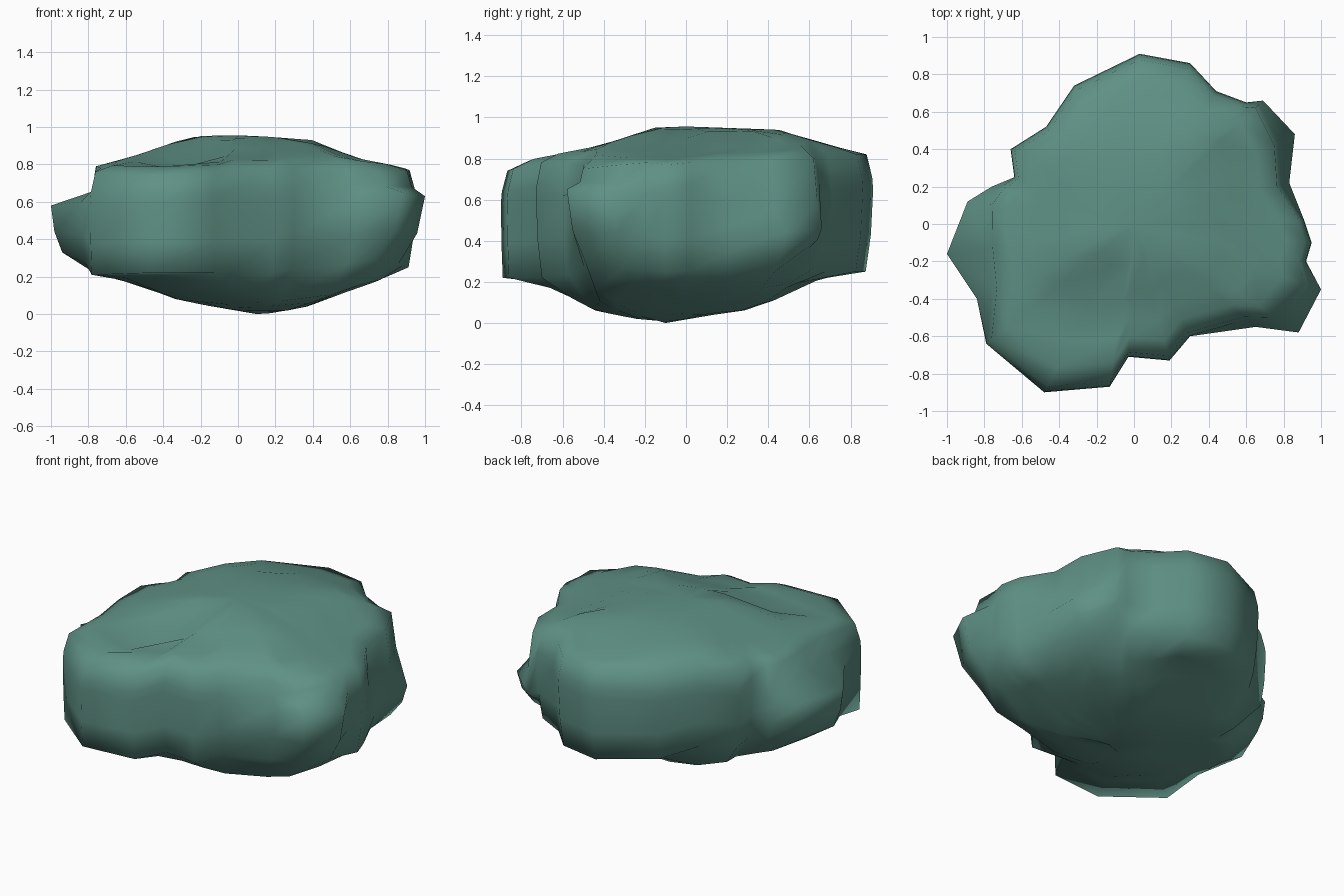
import bpy
import bmesh

cube = bpy.data.objects.get("Cube")
if cube:
    bpy.data.objects.remove(cube, do_unlink=True)

# Outer contour: x, y, lower wall edge, upper wall edge
OUTLINE = [
    (.95, -.1, .25, .77), (.91, .02, .25, .78), (.83, .22, .25, .78),
    (.86, .48, .25, .79), (.69, .66, .36, .8), (.6, .65, .27, .8),
    (.44, .71, .25, .82), (.3, .86, .25, .82), (.03, .91, .25, .82),
    (-.32, .74, .28, .82), (-.47, .52, .32, .82), (-.66, .4, .32, .8),
    (-.64, .25, .32, .8), (-.76, .2, .33, .79), (-.89, .12, .34, .79),
    (-1, -.16, .33, .79), (-.84, -.4, .27, .78), (-.79, -.64, .21, .76),
    (-.48, -.9, .22, .74), (-.13, -.87, .22, .75), (-.03, -.71, .22, .78),
    (.19, -.73, .22, .78), (.3, -.6, .24, .78), (.65, -.55, .27, .77),
    (.88, -.58, .29, .75), (1, -.35, .27, .77), (.92, -.2, .26, .78),
]

# Protruding lumps by contour point: height of the tip, reach of the wall above, reach of the foot
LUMPS = {
    2: (.47, .95, .95), 3: (.44, .9, .9), 4: (.46, .97, .9),
    13: (.55, .95, .95), 14: (.56, .88, .94), 15: (.58, .78, .94), 16: (.6, .9, .97),
    23: (.64, .93, .9), 24: (.65, .89, .84), 25: (.63, .93, .86),
}

# Crown and underside profiles along each axis
TOP_X = [(-.78, .79), (-.6, .83), (-.25, .95), (0, .96), (.4, .93), (.55, .85), (.91, .78)]
TOP_Y = [(-.9, .74), (-.68, .82), (-.52, .83), (-.12, .96), (.45, .94), (.7, .86), (.9, .82)]
LOW_X = [(-1, .33), (-.75, .21), (-.55, .16), (-.28, .06), (.18, 0), (.32, .02), (.5, .09), (.9, .23)]
LOW_Y = [(-.9, .22), (-.63, .16), (-.44, .06), (-.15, 0), (.28, .06), (.43, .11), (.55, .2), (.9, .25)]


def along(profile, t):
    if t <= profile[0][0]:
        return profile[0][1]
    for (a, p), (b, q) in zip(profile, profile[1:]):
        if t <= b:
            return p + (q - p) * (t - a) / (b - a)
    return profile[-1][1]


def crown(x, y):
    # Shallow hollow between the main mass and the front lobe
    hollow = .11 * max(0, 1 - ((x + .31) ** 2 + (y + .48) ** 2) ** .5 / .28)
    drop_x, drop_y = .96 - along(TOP_X, x), .96 - along(TOP_Y, y)
    return .96 - (drop_x ** 4 + drop_y ** 4) ** .25 - hollow


def underside(x, y):
    return (along(LOW_X, x) ** 2 + along(LOW_Y, y) ** 2) ** .5


bm = bmesh.new()


def cap_ring(scale, height, lumpy):
    verts = []
    for i, (x, y, lo, hi) in enumerate(OUTLINE):
        reach = scale * (LUMPS[i][1] if lumpy and i in LUMPS else 1)
        verts.append(bm.verts.new((x * reach, y * reach, height(x * reach, y * reach))))
    return verts


def wall_rings():
    # Each contour point climbs from its foot over the tip to the rim
    columns = []
    for i, (x, y, lo, hi) in enumerate(OUTLINE):
        base_foot = .99 if 16 < i < 20 else .96
        tip, reach, foot = LUMPS.get(i, (lo + .7 * (hi - lo), .995, base_foot))
        steps = [(foot, lo), (.7 + .3 * foot, lo + .45 * (tip - lo)), (1, tip),
                 (reach, tip + .35 * (hi - tip)), (reach * .97, hi)]
        columns.append([bm.verts.new((x * s, y * s, z)) for s, z in steps])
    return [list(row) for row in zip(*columns)]


# Underside, wall and crown as stacked rings
rings = [cap_ring(s, underside, False) for s in (.2, .4, .6, .76)]
rings += wall_rings()
rings += [cap_ring(s, crown, True) for s in (.85, .7, .5, .25)]

count = len(OUTLINE)
for below, above in zip(rings, rings[1:]):
    for i in range(count):
        j = (i + 1) % count
        bm.faces.new((below[i], below[j], above[j], above[i]))

# Close the two ends
base = bm.verts.new((.1, -.1, 0))
peak = bm.verts.new((0, 0, crown(0, 0)))
for i in range(count):
    j = (i + 1) % count
    bm.faces.new((rings[0][j], rings[0][i], base))
    bm.faces.new((rings[-1][i], rings[-1][j], peak))
bmesh.ops.recalc_face_normals(bm, faces=bm.faces)

mesh = bpy.data.meshes.new("boulder")
bm.to_mesh(mesh)
bm.free()
boulder = bpy.data.objects.new("boulder", mesh)
bpy.context.collection.objects.link(boulder)

# Muted green stone
stone = bpy.data.materials.new("green_stone")
stone.use_nodes = True
color = (.115, .285, .235, 1)
stone.diffuse_color = color
stone.node_tree.nodes["Principled BSDF"].inputs["Base Color"].default_value = color
mesh.materials.append(stone)

bpy.context.view_layer.objects.active = boulder
boulder.select_set(True)
bpy.ops.object.shade_smooth_by_angle(angle=1.4)
